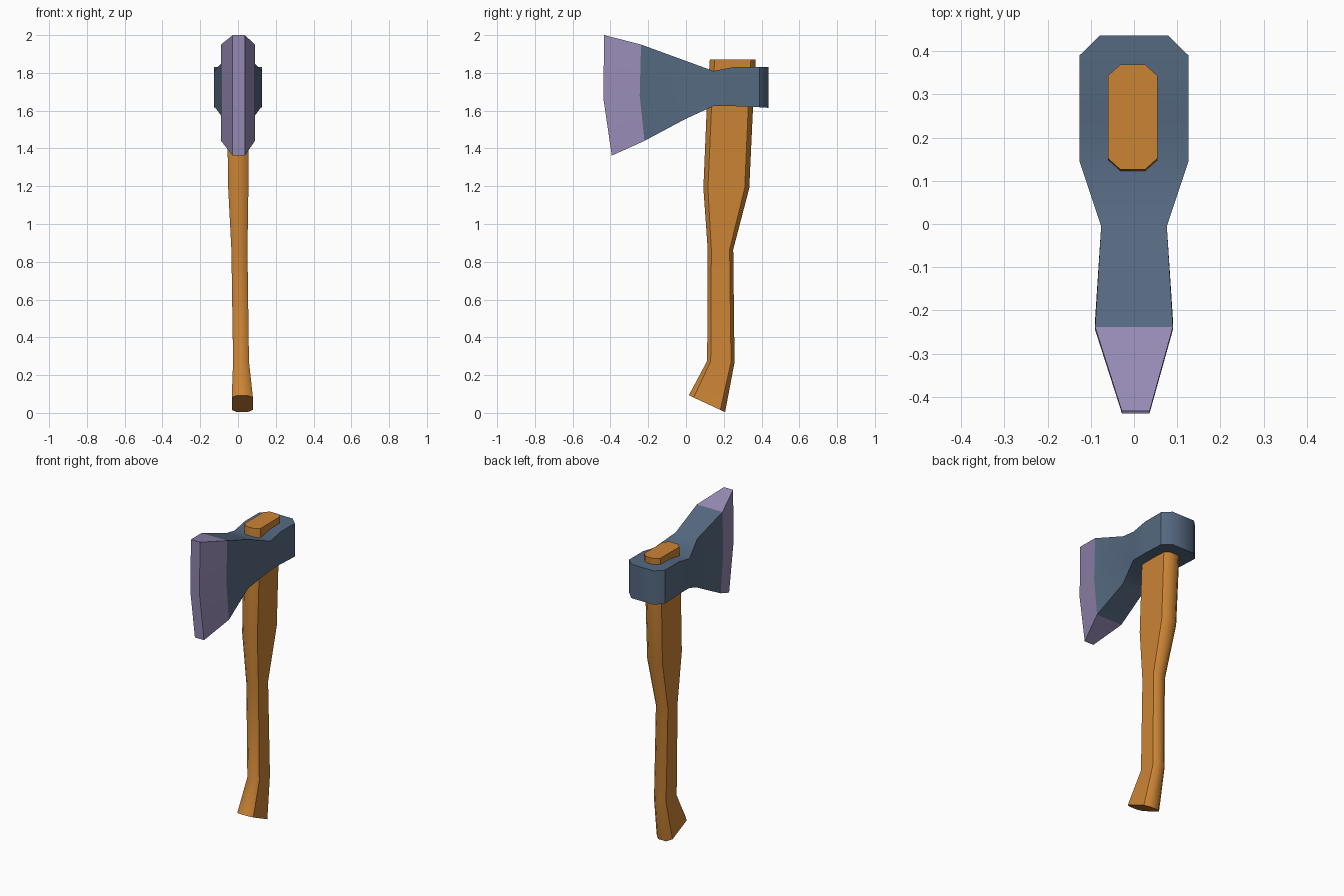
import bpy, bmesh

cube = bpy.data.objects.get("Cube")
if cube:
    bpy.data.objects.remove(cube, do_unlink=True)


def material(name, rgb):
    m = bpy.data.materials.new(name)
    m.use_nodes = True
    m.diffuse_color = (*rgb, 1)
    bsdf = next(n for n in m.node_tree.nodes if n.type == 'BSDF_PRINCIPLED')
    bsdf.inputs["Base Color"].default_value = (*rgb, 1)
    return m


def loft(name, rings, mat, cap_start=True, cap_end=True):
    """Skin a row of matching closed rings."""
    bm = bmesh.new()
    loops = [[bm.verts.new(p) for p in ring] for ring in rings]
    n = len(loops[0])
    for a, b in zip(loops, loops[1:]):
        for i in range(n):
            j = (i + 1) % n
            bm.faces.new((a[i], a[j], b[j], b[i]))
    if cap_start:
        bm.faces.new(loops[0])
    if cap_end:
        bm.faces.new(loops[-1])
    bmesh.ops.recalc_face_normals(bm, faces=bm.faces)
    # Open ends upset the outward test, so check against the middle
    mid = sum((v.co for v in bm.verts), start=bm.verts[:][0].co * 0) / len(bm.verts)
    if sum(f.normal.dot(f.calc_center_median() - mid) for f in bm.faces) < 0:
        bmesh.ops.reverse_faces(bm, faces=bm.faces)
    mesh = bpy.data.meshes.new(name)
    bm.to_mesh(mesh)
    bm.free()
    mesh.materials.append(mat)
    ob = bpy.data.objects.new(name, mesh)
    bpy.context.collection.objects.link(ob)
    bpy.ops.object.select_all(action='DESELECT')
    ob.select_set(True)
    bpy.context.view_layer.objects.active = ob
    bpy.ops.object.shade_smooth_by_angle(angle=0.785)
    return ob


def handle_ring(x0, x1, front, back):
    """Chamfered rectangle spanning two (y, z) points."""
    (yf, zf), (yb, zb) = front, back
    cx = (x1 - x0) / 4
    cy = cx * 0.9
    pts = [(x0 + cx, yf), (x1 - cx, yf), (x1, yf + cy), (x1, yb - cy),
           (x1 - cx, yb), (x0 + cx, yb), (x0, yb - cy), (x0, yf + cy)]
    return [(x, y, zf + (zb - zf) * (y - yf) / (yb - yf)) for x, y in pts]


def head_ring(half, top, middle, bottom, shift=0):
    """Six points: three (y, z) heights on both sides."""
    side = [top, middle, bottom]
    return ([(shift - half, y, z) for y, z in side] +
            [(shift + half, y, z) for y, z in reversed(side)])


def straight(half, y, top, bottom):
    return head_ring(half, (y, top), (y, (top + bottom) / 2), (y, bottom))


wood = material("orange wood", (0.60, 0.23, 0.036))
steel = material("slate steel", (0.092, 0.142, 0.22))
edge = material("lavender edge", (0.32, 0.265, 0.475))

# Wooden handle, bottom to top
loft("handle", [
    handle_ring(-0.033, 0.079, (0.015, 0.093), (0.207, 0.004)),
    handle_ring(-0.026, 0.058, (0.112, 0.275), (0.257, 0.268)),
    handle_ring(-0.035, 0.050, (0.115, 0.865), (0.250, 0.865)),
    handle_ring(-0.052, 0.055, (0.092, 1.19), (0.335, 1.19)),
    handle_ring(-0.058, 0.055, (0.110, 1.62), (0.355, 1.62)),
    handle_ring(-0.060, 0.054, (0.126, 1.87), (0.369, 1.87)),
], wood)

# Steel head, from the back to the bevel line
bevel = head_ring(0.09, (-0.238, 1.95), (-0.245, 1.68), (-0.22, 1.44))
loft("axe_head", [
    straight(0.079, 0.436, 1.83, 1.615),
    straight(0.126, 0.390, 1.83, 1.618),
    straight(0.126, 0.250, 1.83, 1.624),
    straight(0.126, 0.145, 1.81, 1.624),
    straight(0.076, -0.005, 1.865, 1.555),
    bevel,
], steel, cap_end=False)

# Sharpened blade
loft("blade_edge", [
    bevel,
    head_ring(0.032, (-0.433, 2.0), (-0.438, 1.67), (-0.393, 1.362), 0.004),
], edge, cap_start=False)
